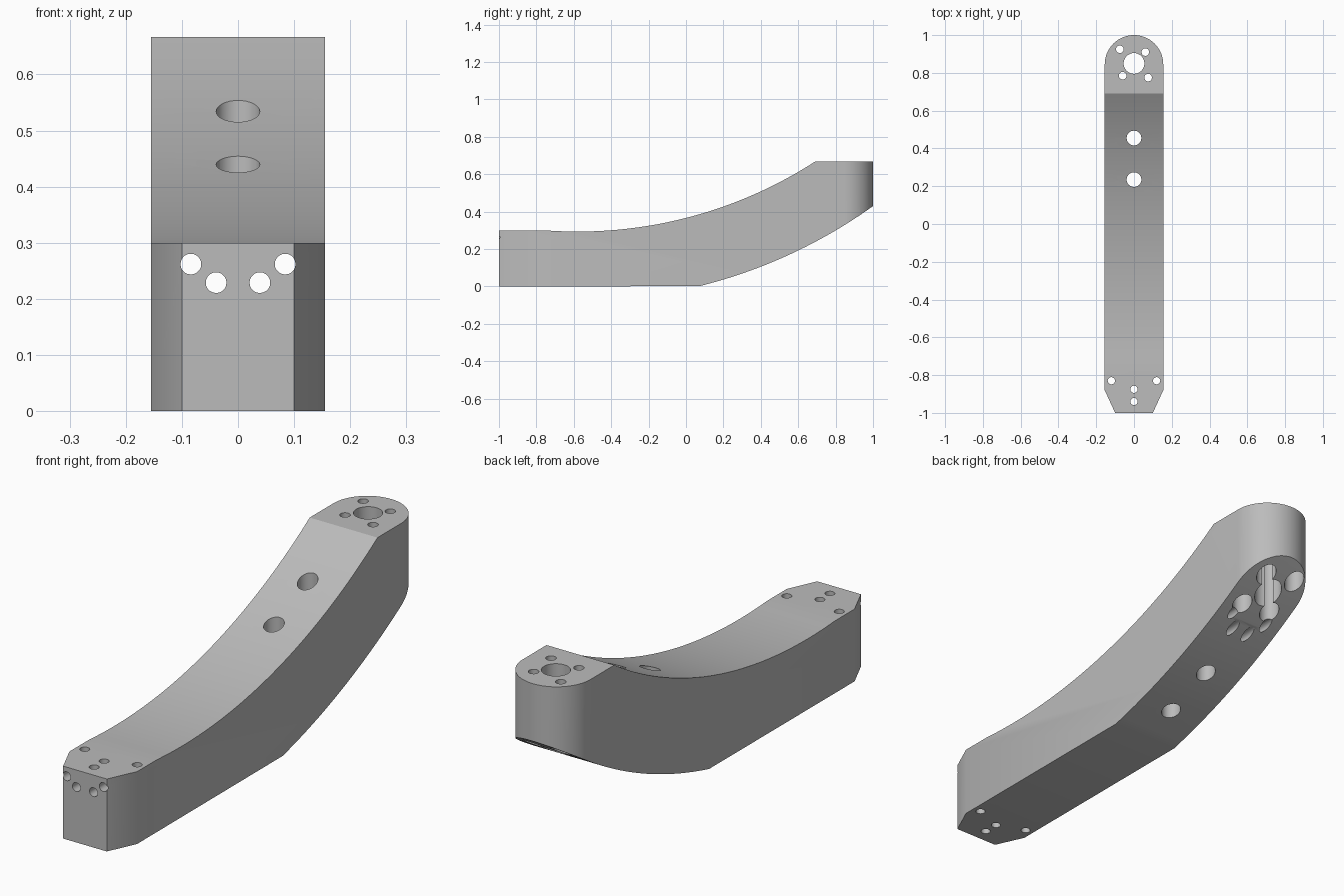
import bpy, bmesh, math
from mathutils import Vector, Matrix

if "Cube" in bpy.data.objects:
    bpy.data.objects.remove(bpy.data.objects["Cube"], do_unlink=True)

grey = bpy.data.materials.new("plain grey")
grey.use_nodes = True
colour = (0.5, 0.5, 0.5, 1)
grey.diffuse_color = colour
grey.node_tree.nodes["Principled BSDF"].inputs["Base Color"].default_value = colour


def make_object(name, bm):
    bmesh.ops.recalc_face_normals(bm, faces=bm.faces)
    mesh = bpy.data.meshes.new(name)
    bm.to_mesh(mesh)
    bm.free()
    mesh.materials.append(grey)
    obj = bpy.data.objects.new(name, mesh)
    bpy.context.collection.objects.link(obj)
    return obj


def prism(name, points, direction):
    bm = bmesh.new()
    face = bm.faces.new([bm.verts.new(p) for p in points])
    new = bmesh.ops.extrude_face_region(bm, geom=[face])["geom"]
    bmesh.ops.translate(bm, vec=direction,
                        verts=[v for v in new if isinstance(v, bmesh.types.BMVert)])
    return make_object(name, bm)


def rod(name, start, end, radius, sides=32):
    a, b = Vector(start), Vector(end)
    turn = (b - a).to_track_quat('Z', 'Y').to_matrix().to_4x4()
    bm = bmesh.new()
    bmesh.ops.create_cone(bm, cap_ends=True, segments=sides, radius1=radius,
                          radius2=radius, depth=(b - a).length,
                          matrix=Matrix.Translation((a + b) / 2) @ turn)
    return make_object(name, bm)


# Side profile: two concentric arcs joined by straight ends
CENTRE_Y, CENTRE_Z = -0.58, 2.636
HALF_WIDTH = 0.155


def arc(radius, y0, y1, steps=28):
    a0, a1 = (math.asin((y - CENTRE_Y) / radius) for y in (y0, y1))
    angles = [a0 + (a1 - a0) * i / steps for i in range(steps + 1)]
    return [(CENTRE_Y + radius * math.sin(a), CENTRE_Z - radius * math.cos(a))
            for a in angles]


profile = ([(-1.1, 0)] + arc(2.714, 0.07, 1.1) + [(1.1, 0.667)]
           + arc(2.343, 0.69, -0.75) + [(-1.1, 0.3)])
arm = prism("curved_arm", [(-0.3, y, z) for y, z in profile], (0.6, 0, 0))

# Plan outline: chamfered front and round back
outline = [(-HALF_WIDTH, -0.88), (-0.1, -1), (0.1, -1), (HALF_WIDTH, -0.88)]
outline += [(HALF_WIDTH * math.cos(math.pi * i / 32),
             0.845 + HALF_WIDTH * math.sin(math.pi * i / 32)) for i in range(33)]
plan = prism("plan_cutter", [(x, y, -0.2) for x, y in outline], (0, 0, 1.2))

holes = []


def upright(x, y, radius, top=1.0):
    holes.append(rod("upright_hole_cutter", (x, y, -0.1), (x, y, top), radius))


# Pivot hole with four bolt holes, counterbored from below
upright(0, 0.85, 0.055)
for x, y in ((-0.075, 0.925), (0.06, 0.91), (-0.06, 0.785), (0.075, 0.775)):
    upright(x, y, 0.02)
    upright(x, y, 0.04, 0.6)

# Two holes through the sloping middle
for y in (0.235, 0.455):
    upright(0, y, 0.039)

# Small holes at the front end
for x, y in ((-0.12, -0.83), (0.12, -0.83), (0, -0.875), (0, -0.94)):
    upright(x, y, 0.019)

# Long channels from the front face to the sloping underside
for side in (-1, 1):
    for x, z in ((0.084, 0.262), (0.039, 0.229)):
        holes.append(rod("channel_cutter", (side * x, -1.1, z),
                         (side * x, 1.1, z), 0.0185, 20))

# Combine, then keep the finished mesh only
for cutter in [plan] + holes:
    cutter.hide_render = True
    mod = arm.modifiers.new(cutter.name, 'BOOLEAN')
    mod.object = cutter
    mod.solver = 'EXACT'
    mod.operation = 'INTERSECT' if cutter is plan else 'DIFFERENCE'
bpy.context.view_layer.update()
finished = bpy.data.meshes.new_from_object(
    arm.evaluated_get(bpy.context.evaluated_depsgraph_get()))
arm.modifiers.clear()
arm.data = finished
arm.data.materials.clear()
arm.data.materials.append(grey)
for cutter in [plan] + holes:
    bpy.data.objects.remove(cutter, do_unlink=True)

for obj in bpy.context.selected_objects:
    obj.select_set(False)
arm.select_set(True)
bpy.context.view_layer.objects.active = arm
bpy.ops.object.shade_smooth_by_angle(angle=math.radians(30))
